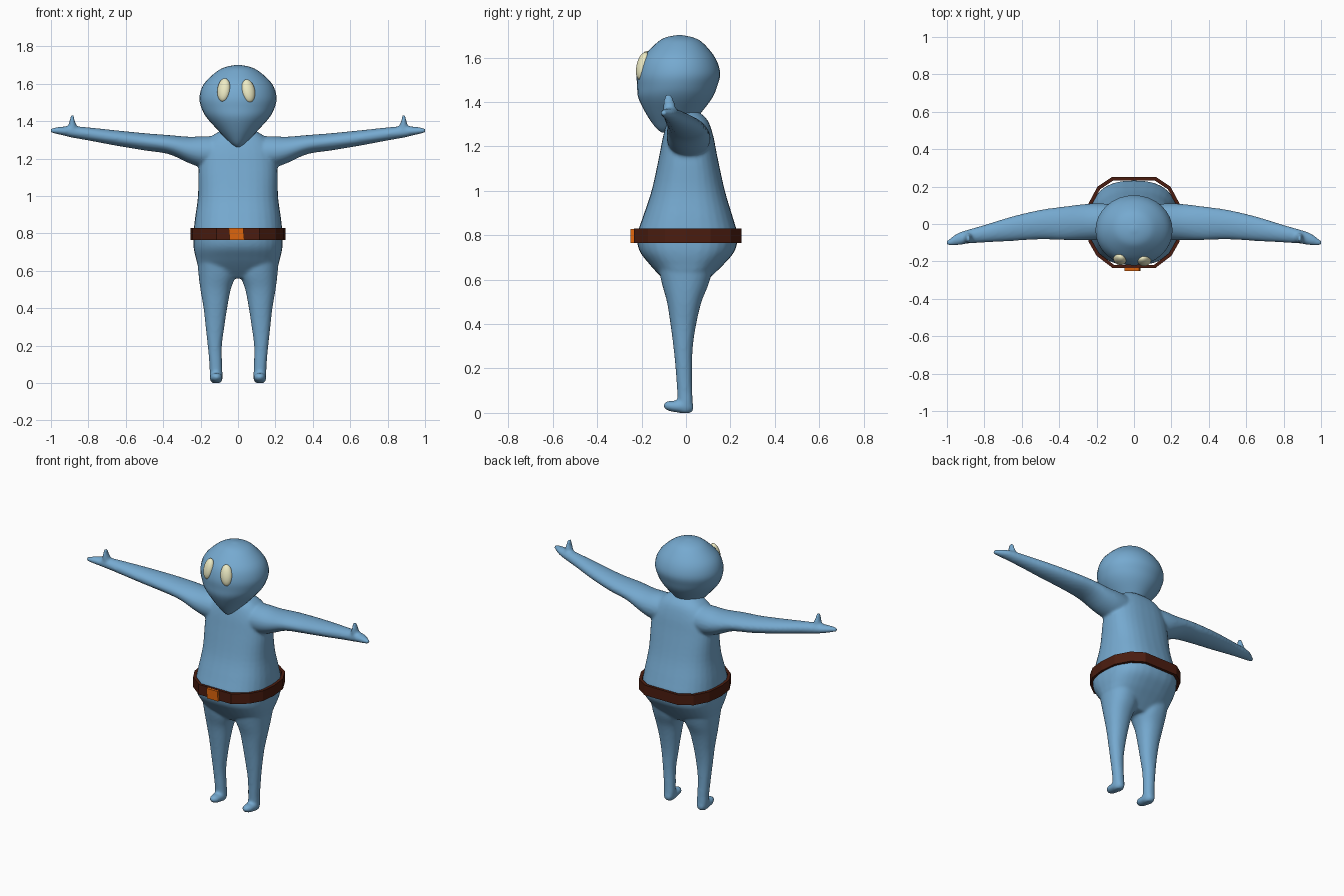
import bpy, bmesh, math
from mathutils import Vector

if "Cube" in bpy.data.objects:
    bpy.data.objects.remove(bpy.data.objects["Cube"])


def material(name, rgb):
    m = bpy.data.materials.new(name)
    m.diffuse_color = (*rgb, 1)
    m.use_nodes = True
    m.node_tree.nodes["Principled BSDF"].inputs["Base Color"].default_value = m.diffuse_color
    return m


def finish(bm, name, mat, smooth=True):
    bmesh.ops.recalc_face_normals(bm, faces=bm.faces)
    for f in bm.faces:
        f.smooth = smooth
    me = bpy.data.meshes.new(name)
    bm.to_mesh(me)
    bm.free()
    me.materials.append(mat)
    ob = bpy.data.objects.new(name, me)
    bpy.context.collection.objects.link(ob)
    return ob


def spline(keys, steps=4):
    """Catmull-Rom through the section tuples."""
    out = []
    for i in range(len(keys) - 1):
        p0, p1 = keys[max(i - 1, 0)], keys[i]
        p2, p3 = keys[i + 1], keys[min(i + 2, len(keys) - 1)]
        for k in range(steps):
            t = k / steps
            out.append([0.5 * (2 * b + (c - a) * t + (2 * a - 5 * b + 4 * c - d) * t * t
                        + (3 * b - a - 3 * c + d) * t ** 3)
                        for a, b, c, d in zip(p0, p1, p2, p3)])
    return out + [list(keys[-1])]


def loft(bm, axis, keys, side=1, power=2.0, n=32):
    """Sections (position on axis, centre a, centre b, radius a, radius b)."""
    ia, ib = [i for i in range(3) if i != axis]
    rings = []
    for t, ca, cb, ra, rb in spline(keys):
        ring = []
        for k in range(n):
            c, s = math.cos(k * math.tau / n), math.sin(k * math.tau / n)
            p = Vector((0, 0, 0))
            p[axis] = t
            p[ia] = ca + ra * math.copysign(abs(c) ** (2 / power), c)
            p[ib] = cb + rb * math.copysign(abs(s) ** (2 / power), s)
            p.x *= side
            ring.append(bm.verts.new(p))
        rings.append(ring)
    for r0, r1 in zip(rings, rings[1:]):
        for k in range(n):
            j = (k + 1) % n
            bm.faces.new((r0[k], r0[j], r1[j], r1[k]))
    faces = [bm.faces.new(rings[0]), bm.faces.new(rings[-1])]
    return faces


skin = material("blue_skin", (0.18, 0.40, 0.63))
leather = material("dark_leather", (0.07, 0.012, 0.005))
orange = material("orange_metal", (0.72, 0.13, 0.004))
cream = material("cream_eye", (0.85, 0.83, 0.55))

# body: torso, legs, feet, arms and thumbs fused into one skin
bm = bmesh.new()
loft(bm, 2, [(.56, 0, 0, .11, .06), (.62, 0, 0, .205, .12), (.67, 0, .003, .226, .168),
             (.73, 0, .005, .238, .215), (.80, 0, .006, .238, .226), (.88, 0, .008, .23, .203),
             (1.0, 0, .01, .214, .165), (1.15, 0, .01, .211, .132), (1.25, 0, .01, .195, .112),
             (1.32, 0, .008, .14, .088), (1.36, 0, 0, .07, .05)], power=2.5)
for side in (1, -1):
    loft(bm, 2, [(0, .117, -.003, .026, .026), (.04, .117, -.003, .034, .033),
                 (.1, .119, -.006, .034, .034), (.2, .124, -.01, .038, .037),
                 (.3, .123, -.013, .05, .044), (.4, .121, -.012, .063, .058),
                 (.5, .12, -.008, .081, .078), (.58, .112, -.003, .099, .105),
                 (.68, .115, 0, .105, .13)], side, 2.2)
    loft(bm, 1, [(.033, .117, .025, .018, .016), (0, .117, .027, .034, .028),
                 (-.05, .117, .029, .034, .026), (-.085, .116, .032, .026, .021),
                 (-.1, .116, .033, .01, .01)], side)
    loft(bm, 0, [(.05, .01, 1.23, .09, .09), (.18, .012, 1.235, .098, .085),
                 (.26, .01, 1.246, .097, .071), (.37, .004, 1.275, .09, .051),
                 (.5, -.003, 1.29, .079, .046), (.65, -.025, 1.31, .066, .041),
                 (.8, -.052, 1.332, .047, .035), (.88, -.066, 1.342, .038, .031),
                 (.94, -.08, 1.348, .033, .023), (.985, -.097, 1.35, .019, .015),
                 (1.004, -.1, 1.35, .008, .008)], side)
    loft(bm, 2, [(1.345, .885, -.072, .036, .028), (1.383, .885, -.075, .02, .027),
                 (1.41, .887, -.078, .012, .023), (1.434, .884, -.08, .008, .014)], side)
body = finish(bm, "body", skin)
rm = body.modifiers.new("fuse", 'REMESH')
rm.mode = 'VOXEL'
rm.voxel_size = 0.009
rm.use_smooth_shade = True
sm = body.modifiers.new("soften", 'SMOOTH')
sm.factor = 0.5
sm.iterations = 5

# teardrop head
bm = bmesh.new()
loft(bm, 2, [(1.263, 0, -.1, .01, .01), (1.28, 0, -.082, .036, .05), (1.31, 0, -.063, .068, .093),
             (1.36, 0, -.056, .115, .131), (1.42, 0, -.048, .168, .167), (1.47, 0, -.04, .195, .18),
             (1.53, 0, -.033, .206, .187), (1.6, 0, -.032, .182, .163), (1.665, 0, -.028, .115, .105),
             (1.69, 0, -.03, .065, .063), (1.701, 0, -.03, .01, .01)])
finish(bm, "head", skin)

# eyes
for name, loc, rot in (("left_eye", (-.076, -.188, 1.567), (-.25, 0, -.42)),
                       ("right_eye", (.055, -.195, 1.562), (-.25, -.1, .32))):
    bm = bmesh.new()
    bmesh.ops.create_uvsphere(bm, u_segments=24, v_segments=16, radius=1)
    bmesh.ops.scale(bm, vec=(.036, .027, .064), verts=bm.verts)
    eye = finish(bm, name, cream)
    eye.location, eye.rotation_euler = loc, rot

# faceted belt
half = [(.115, -.235), (.2, -.17), (.243, -.095), (.254, .0), (.243, .11), (.195, .2), (.12, .25)]
outline = half + [(-x, y) for x, y in reversed(half)]
bm = bmesh.new()
loops = [[bm.verts.new((x * s, y * s, z)) for x, y in outline]
         for s, z in ((1, .765), (1, .83), (.93, .83), (.93, .765))]
n = len(outline)
for i in range(4):
    a, b = loops[i], loops[(i + 1) % 4]
    for k in range(n):
        j = (k + 1) % n
        bm.faces.new((a[k], a[j], b[j], b[k]))
finish(bm, "belt", leather, False)

# buckle
bm = bmesh.new()
bmesh.ops.create_cube(bm, size=1)
bmesh.ops.scale(bm, vec=(.078, .03, .063), verts=bm.verts)
for v in bm.verts:
    v.co.x -= v.co.z * .1
buckle = finish(bm, "buckle", orange, False)
buckle.location = (-.008, -.236, .797)
